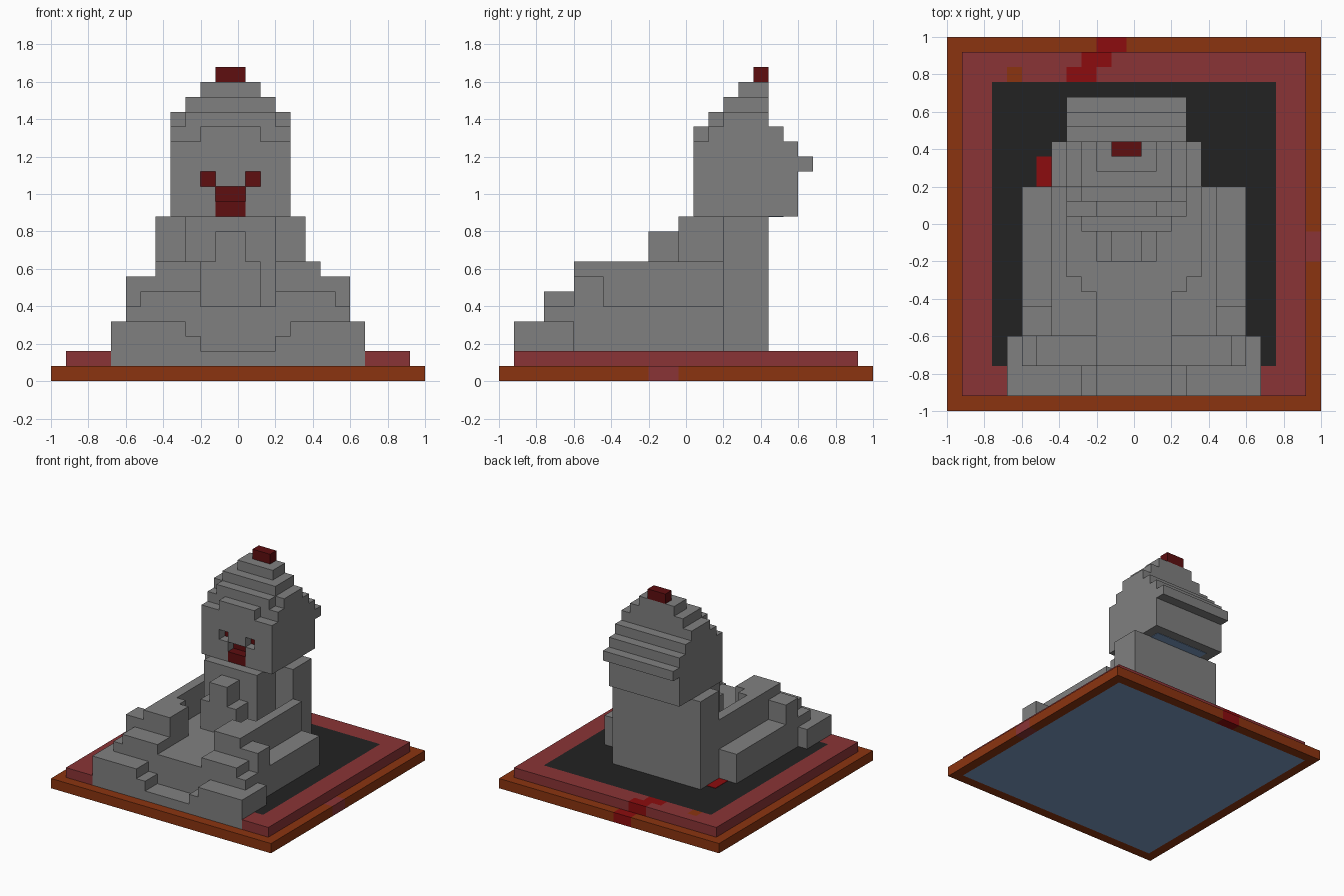
import bpy, bmesh

cube = bpy.data.objects.get("Cube")
if cube:
    bpy.data.objects.remove(cube, do_unlink=True)


def material(name, rgb):
    lin = [((c / 255 + 0.055) / 1.055) ** 2.4 if c > 10 else c / 255 / 12.92 for c in rgb]
    m = bpy.data.materials.new(name)
    m.diffuse_color = (*lin, 1)
    m.use_nodes = True
    m.node_tree.nodes["Principled BSDF"].inputs["Base Color"].default_value = (*lin, 1)
    return m


STONE = material("stone grey", (128, 128, 128))
WOOD = material("orange brown", (139, 52, 16))
RIM = material("dusty red", (138, 52, 54))
FLOOR = material("charcoal", (34, 34, 34))
DARK = material("dark red", (94, 14, 16))
BLOOD = material("bright red", (140, 12, 14))
BLUE = material("pale blue", (124, 155, 195))


def blocks(name, mat, boxes):
    """One object from boxes given as (x0, x1, y0, y1, z0, z1)."""
    bm = bmesh.new()
    for x0, x1, y0, y1, z0, z1 in boxes:
        for v in bmesh.ops.create_cube(bm, size=1)["verts"]:
            v.co = (x0 if v.co.x < 0 else x1,
                    y0 if v.co.y < 0 else y1,
                    z0 if v.co.z < 0 else z1)
    me = bpy.data.meshes.new(name)
    bm.to_mesh(me)
    bm.free()
    me.materials.append(mat)
    ob = bpy.data.objects.new(name, me)
    bpy.context.collection.objects.link(ob)
    return ob


def both(boxes):
    """Boxes plus their mirror images across x = 0."""
    return boxes + [(-b[1], -b[0], *b[2:]) for b in boxes]


# Bottom frame, with gaps for the coloured blocks
blocks("base_frame", WOOD, [
    (-1, 1, -1, -0.92, 0, 0.08),
    (-1, -0.92, -0.92, 0.92, 0, 0.08),
    (0.92, 1, -0.92, -0.2, 0, 0.08), (0.92, 1, -0.04, 0.92, 0, 0.08),
    (-1, -0.2, 0.92, 1, 0, 0.08), (-0.04, 1, 0.92, 1, 0, 0.08)])
blocks("base_core", BLUE, [(-0.92, 0.92, -0.92, 0.92, 0, 0.08)])
blocks("frame_patch", RIM, [(0.92, 1, -0.2, -0.04, 0, 0.08)])

# Raised rim and dark floor
blocks("carpet_rim", RIM, both([
    (0.68, 0.92, -0.92, -0.76, 0.08, 0.16),
    (0.76, 0.92, -0.76, 0.76, 0.08, 0.16)]) + [
    (-0.92, -0.68, 0.76, 0.84, 0.08, 0.16), (-0.6, -0.36, 0.76, 0.84, 0.08, 0.16),
    (-0.2, 0.92, 0.76, 0.84, 0.08, 0.16),
    (-0.92, -0.28, 0.84, 0.92, 0.08, 0.16), (-0.12, 0.92, 0.84, 0.92, 0.08, 0.16)])
blocks("rim_patch", WOOD, [(-0.68, -0.6, 0.76, 0.84, 0.08, 0.16)])
blocks("dark_floor", FLOOR, [(-0.76, 0.76, -0.76, 0.76, 0.08, 0.16)])

# Red trail
blocks("red_trail", BLOOD, [
    (-0.2, -0.04, 0.92, 1, 0, 0.08),
    (-0.28, -0.12, 0.84, 0.92, 0.08, 0.16),
    (-0.36, -0.2, 0.76, 0.84, 0.08, 0.16),
    (-0.52, -0.44, 0.2, 0.36, 0.155, 0.163)])

# Paws and stepped front
blocks("paws", STONE, [(-0.68, 0.68, -0.92, -0.76, 0.08, 0.16)] + both([
    (0.2, 0.28, -0.92, -0.76, 0.16, 0.24),
    (0.28, 0.68, -0.92, -0.76, 0.16, 0.32),
    (0.6, 0.68, -0.76, -0.6, 0.16, 0.32),
    (0.2, 0.52, -0.76, -0.6, 0.4, 0.48)]))

# Lap block and stepped legs around the channel
blocks("lap", STONE, [(-0.6, 0.6, -0.76, 0.2, 0.16, 0.4)])
blocks("legs", STONE, both([
    (0.44, 0.6, -0.6, -0.44, 0.4, 0.56),
    (0.2, 0.44, -0.6, -0.36, 0.4, 0.64),
    (0.28, 0.44, -0.36, -0.28, 0.4, 0.64),
    (0.36, 0.44, -0.28, 0.2, 0.4, 0.64)]))

# Torso and chest
blocks("torso", STONE, [(-0.44, 0.36, 0.2, 0.44, 0.16, 0.88)])
blocks("chest", STONE, [
    (-0.28, 0.2, -0.04, 0.2, 0.4, 0.88),
    (-0.2, 0.12, -0.2, -0.04, 0.4, 0.64),
    (-0.12, 0.04, -0.2, -0.04, 0.64, 0.8)])

# Head: face layer with sunken eyes and nose, skull, stepped cap
L, R = -0.36, 0.28
blocks("face", STONE, [
    (L, -0.12, 0.04, 0.12, 0.88, 1.04), (0.04, R, 0.04, 0.12, 0.88, 1.04),
    (L, -0.2, 0.04, 0.12, 1.04, 1.12), (-0.12, 0.04, 0.04, 0.12, 1.04, 1.12),
    (0.12, R, 0.04, 0.12, 1.04, 1.12),
    (L, R, 0.04, 0.12, 1.12, 1.28), (-0.2, 0.12, 0.04, 0.12, 1.28, 1.36)])
blocks("skull", STONE, [
    (L, R, 0.12, 0.6, 0.88, 1.28),
    (L, R, 0.6, 0.68, 1.12, 1.2),
    (L, R, 0.12, 0.52, 1.28, 1.36)])
blocks("stepped_cap", STONE, [
    (L, R, 0.2, 0.44, 1.36, 1.44),
    (-0.28, 0.2, 0.12, 0.2, 1.36, 1.44),
    (-0.28, 0.2, 0.2, 0.44, 1.44, 1.52),
    (-0.2, 0.12, 0.28, 0.44, 1.52, 1.6)])
blocks("top_knob", DARK, [(-0.12, 0.04, 0.36, 0.44, 1.6, 1.68)])
blocks("eyes", DARK, [(x, x + 0.08, 0.114, 0.122, 1.04, 1.12) for x in (-0.2, 0.04)])
blocks("nose", DARK, [(-0.12, 0.04, 0.114, 0.122, 0.96, 1.04)])
blocks("mouth", DARK, [(-0.12, 0.04, 0.04, 0.12, 0.88, 0.96)])
blocks("head_underside_patch", BLUE, [(-0.28, 0.2, 0.44, 0.52, 0.877, 0.883)])
